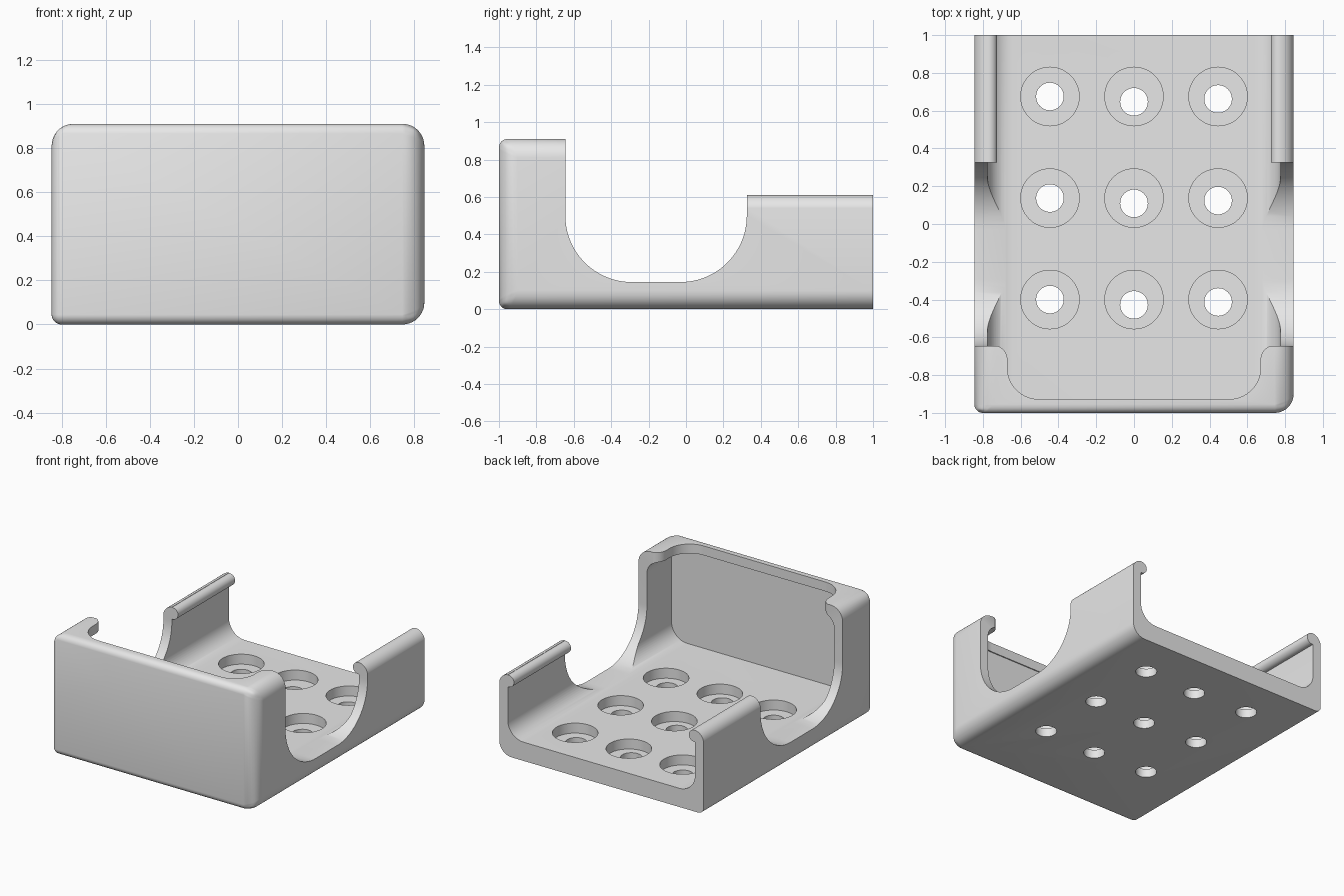
import bpy, bmesh, math
from mathutils import Vector, Matrix

old = bpy.data.objects.get("Cube")
if old:
    bpy.data.objects.remove(old, do_unlink=True)

grey = bpy.data.materials.new("plain grey")
grey.use_nodes = True
grey.diffuse_color = (0.8, 0.8, 0.8, 1)
grey.node_tree.nodes["Principled BSDF"].inputs["Base Color"].default_value = (0.8, 0.8, 0.8, 1)


def rounded(corners, steps=14):
    """Outline from right-angled corners (a, b[, radius])."""
    out = []
    for i, c in enumerate(corners):
        p = Vector(c[:2])
        r = c[2] if len(c) > 2 else 0
        if not r:
            out.append(p)
            continue
        d1 = (Vector(corners[i - 1][:2]) - p).normalized()
        d2 = (Vector(corners[(i + 1) % len(corners)][:2]) - p).normalized()
        for k in range(steps + 1):
            t = math.pi / 2 * k / steps
            out.append(p + r * (d1 + d2 - d2 * math.cos(t) - d1 * math.sin(t)))
    return out


def circle(a, b, r, n=48):
    return [Vector((a + r * math.cos(2 * math.pi * k / n),
                    b + r * math.sin(2 * math.pi * k / n))) for k in range(n)]


def add_object(name, bm):
    bmesh.ops.recalc_face_normals(bm, faces=bm.faces)
    mesh = bpy.data.meshes.new(name)
    bm.to_mesh(mesh)
    bm.free()
    mesh.materials.append(grey)
    ob = bpy.data.objects.new(name, mesh)
    bpy.context.collection.objects.link(ob)
    return ob


def prism(name, outline, axis, lo, hi):
    """Extrude a flat outline along one axis from lo to hi."""
    place = {"x": lambda p: (lo, p.x, p.y),
             "y": lambda p: (p.x, lo, p.y),
             "z": lambda p: (p.x, p.y, lo)}[axis]
    bm = bmesh.new()
    face = bm.faces.new([bm.verts.new(place(p)) for p in outline])
    ext = bmesh.ops.extrude_face_region(bm, geom=[face])["geom"]
    shift = Vector([hi - lo if a == axis else 0 for a in "xyz"])
    bmesh.ops.translate(bm, vec=shift, verts=[g for g in ext if isinstance(g, bmesh.types.BMVert)])
    return add_object(name, bm)


def apply(ob, mod):
    bpy.context.view_layer.objects.active = ob
    bpy.ops.object.modifier_apply(modifier=mod.name)


def combine(ob, tool, operation="DIFFERENCE"):
    mod = ob.modifiers.new("combine", "BOOLEAN")
    mod.operation, mod.solver, mod.object = operation, "EXACT", tool
    apply(ob, mod)
    bpy.data.objects.remove(tool, do_unlink=True)


# Outer block, with tighter rounding on the front and lower right edges
bm = bmesh.new()
bmesh.ops.create_cube(bm, size=1, matrix=Matrix.Translation((0, 0.1, 0.455))
                      @ Matrix.Diagonal((1.69, 2.2, 0.91, 1)))
weight = bm.edges.layers.float.new("bevel_weight_edge")
for e in bm.edges:
    m = (e.verts[0].co + e.verts[1].co) / 2
    if m.y > 1.1:
        e[weight] = 0
    elif m.y < -0.9:
        e[weight] = 1 if m.x > 0.5 else 0.45
    else:
        e[weight] = 0.45 if m.x < 0 and m.z < 0.1 else 1
tray = add_object("open_tray", bm)
bevel = tray.modifiers.new("edges", "BEVEL")
bevel.limit_method, bevel.width, bevel.segments = "WEIGHT", 0.1, 10
apply(tray, bevel)

# Long inner channel with filleted corners
combine(tray, prism("channel", rounded([
    (-0.775, 0.14, 0.13), (0.775, 0.14, 0.13), (0.775, 0.84, 0.1), (-0.775, 0.84, 0.1)]),
    "y", -0.935, 1.3))

# Lower rear walls with rounded shoulders
combine(tray, prism("rear_top", rounded([
    (-1, 0.5), (-0.846, 0.5), (-0.846, 0.61, 0.08), (0.846, 0.61, 0.08),
    (0.846, 0.5), (1, 0.5), (1, 1.2), (-1, 1.2)]), "y", -0.2, 1.3))

# Rounded lips along the rear walls
for side in (-1, 1):
    combine(tray, prism("rear_lip", circle(side * 0.768, 0.564, 0.044, 32), "y", -0.1, 1.1), "UNION")

# Top opening that leaves an overhang at the front corners
combine(tray, prism("top_opening", rounded([
    (-1, -0.64), (-0.67, -0.64, 0.08), (-0.67, -0.927, 0.165), (0.67, -0.927, 0.165),
    (0.67, -0.64, 0.08), (1, -0.64), (1, -0.3), (-1, -0.3)]), "z", 0.65, 1.2))

# Rounded notch through both side walls
combine(tray, prism("side_notch", rounded([
    (-0.645, 1.3), (-0.645, 0.145, 0.355), (0.325, 0.145, 0.355), (0.325, 1.3)], 24), "x", -1.2, 1.2))

# Flat open rear end
combine(tray, prism("rear_trim", rounded([(-1, -0.5), (1, -0.5), (1, 1.3), (-1, 1.3)]), "y", 1, 1.5))

# Counterbored floor holes
for x, drop in ((-0.445, 0), (0, 0.028), (0.445, 0.013)):
    for y in (-0.4, 0.137, 0.675):
        combine(tray, prism("counterbore", circle(x, y, 0.155), "z", 0.065, 0.3))
        combine(tray, prism("floor_hole", circle(x, y - drop, 0.073), "z", -0.1, 0.3))

bpy.ops.object.select_all(action="DESELECT")
tray.select_set(True)
bpy.context.view_layer.objects.active = tray
bpy.ops.object.shade_smooth_by_angle(angle=math.radians(30))
